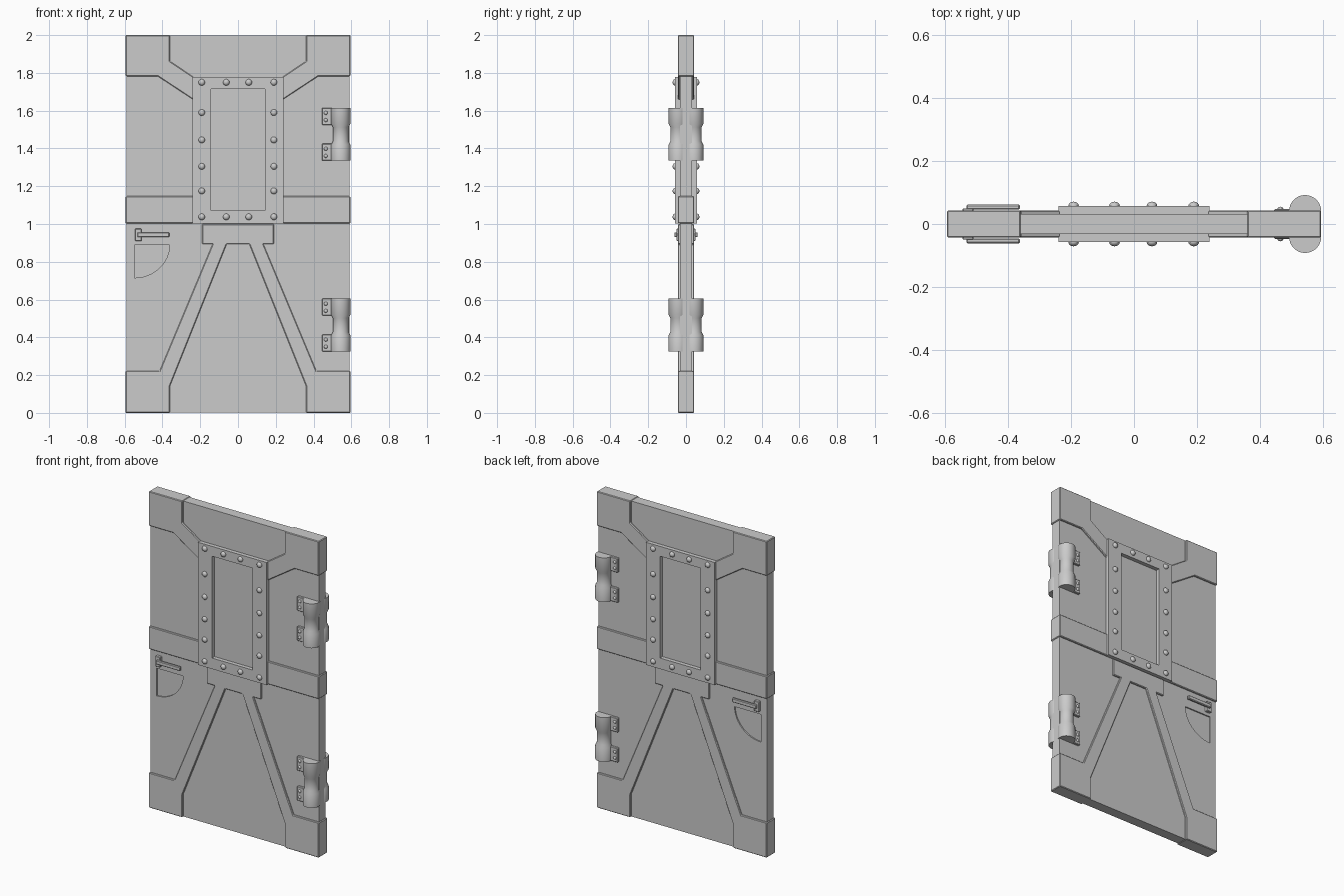
import bpy, bmesh, math
from mathutils import Matrix, Vector

if "Cube" in bpy.data.objects:
    bpy.data.objects.remove(bpy.data.objects["Cube"])


def make(name, bm, mirror=False, bevel=0, smooth=False):
    bmesh.ops.recalc_face_normals(bm, faces=bm.faces)
    mesh = bpy.data.meshes.new(name)
    bm.to_mesh(mesh)
    bm.free()
    ob = bpy.data.objects.new(name, mesh)
    bpy.context.collection.objects.link(ob)
    if bevel:
        m = ob.modifiers.new("Bevel", "BEVEL")
        m.width, m.segments = bevel, 1
    if mirror:  # repeat on the back face of the door
        m = ob.modifiers.new("Mirror", "MIRROR")
        m.use_axis = (False, True, False)
        m.use_mirror_merge = False
    bpy.context.view_layer.objects.active = ob
    ob.select_set(True)
    if smooth:
        bpy.ops.object.shade_smooth_by_angle(angle=math.radians(35))
    ob.select_set(False)
    return ob


def prism(bm, pts, y0, y1):
    """Extrude an x-z outline from y0 to y1."""
    f = bm.faces.new([bm.verts.new((x, y0, z)) for x, z in pts])
    r = bmesh.ops.extrude_face_region(bm, geom=[f])
    for v in r["geom"]:
        if isinstance(v, bmesh.types.BMVert):
            v.co.y = y1
    return bm


def rect(x0, x1, z0, z1):
    return [(x0, z0), (x1, z0), (x1, z1), (x0, z1)]


def bolt(bm, x, y, z, r, h):
    mat = Matrix.Translation((x, y, z)) @ Matrix.Diagonal((r, h, r, 1))
    bmesh.ops.create_uvsphere(bm, u_segments=16, v_segments=10, radius=1, matrix=mat)


def flip(pts):
    return [(-x, z) for x, z in pts]


W, P, T = 0.595, 0.032, 0.043  # half width, panel and plate half thickness

# door panel with a quarter-round hand recess on both faces
panel = make("door_panel", prism(bmesh.new(), rect(-0.589, 0.589, 0.003, 1.997), -P, P))
quarter = [(-0.548, 0.89)] + [
    (-0.548 + 0.186 * math.cos(a), 0.89 - 0.175 * math.sin(a))
    for a in [i * math.pi / 24 for i in range(13)]]
bm = bmesh.new()
prism(bm, quarter, -0.06, -P + 0.008)
prism(bm, quarter, P - 0.008, 0.06)
cutter = make("recess_cutter", bm)
cutter.hide_render = True
m = panel.modifiers.new("Recess", "BOOLEAN")
m.operation, m.object, m.solver = "DIFFERENCE", cutter, "EXACT"
bpy.context.view_layer.objects.active = panel
bpy.ops.object.modifier_apply(modifier=m.name)
bpy.data.objects.remove(cutter)

# raised upper corner plates and middle bands
corner = [(-W, 2), (-0.36, 2), (-0.36, 1.862), (-0.235, 1.778),
          (-0.235, 1.657), (-0.425, 1.782), (-W, 1.782)]
band = rect(-W, -0.235, 1.003, 1.147)
for side, fn in (("left", list), ("right", flip)):
    make(side + "_corner_plate", prism(bmesh.new(), fn(corner), -T, T), bevel=0.004)
    make(side + "_middle_band", prism(bmesh.new(), fn(band), -T, T), bevel=0.004)

# splayed lower brace with its centre block
half = [(-0.19, 1.0), (-0.19, 0.893), (-0.135, 0.893), (-0.415, 0.222), (-W, 0.222),
        (-W, 0), (-0.36, 0), (-0.36, 0.143), (-0.06, 0.893)]
make("lower_brace", prism(bmesh.new(), half + flip(half)[::-1], -T, T), bevel=0.004)

# window surround
bm = bmesh.new()
loops = []
for x, z0, z1, y in ((0.24, 1.003, 1.778, -0.025), (0.24, 1.003, 1.778, -0.057),
                     (0.142, 1.072, 1.716, -0.057), (0.142, 1.072, 1.716, -0.025)):
    loops.append([bm.verts.new((px, y, pz)) for px, pz in rect(-x, x, z0, z1)])
for a, b in zip(loops, loops[1:] + loops[:1]):
    for i in range(4):
        j = (i + 1) % 4
        bm.faces.new((a[i], a[j], b[j], b[i]))
make("window_surround", bm, mirror=True)

# domed bolts round the window
bm = bmesh.new()
for z in (1.75, 1.59, 1.445, 1.305, 1.175, 1.038):
    for x in (-0.192, 0.19):
        bolt(bm, x, -0.057, z, 0.017, 0.014)
for z in (1.75, 1.038):
    for x in (-0.062, 0.057):
        bolt(bm, x, -0.057, z, 0.017, 0.014)
make("window_bolts", bm, mirror=True, smooth=True)

# handle: mounting plate and lever
make("handle_mount", prism(bmesh.new(), rect(-0.545, -0.51, 0.91, 0.975), -0.025, -0.05),
     mirror=True, bevel=0.003)
make("handle_lever", prism(bmesh.new(), rect(-0.533, -0.363, 0.93, 0.956), -0.046, -0.062),
     mirror=True, bevel=0.004)

# hinges: waisted barrel, two leaves and their bolts
profile = [(0.051, 0), (0.051, 0.085), (0.042, 0.103),
           (0.042, 0.177), (0.051, 0.195), (0.051, 0.28)]
N = 32
for name, base in (("upper", 1.335), ("lower", 0.325)):
    bm = bmesh.new()
    rings = [[bm.verts.new((0.544 + r * math.cos(2 * math.pi * i / N),
                            -0.041 + r * math.sin(2 * math.pi * i / N), base + h))
              for i in range(N)] for r, h in profile]
    for a, b in zip(rings, rings[1:]):
        for i in range(N):
            j = (i + 1) % N
            bm.faces.new((a[i], a[j], b[j], b[i]))
    bm.faces.new(rings[0])
    bm.faces.new(rings[-1])
    make(name + "_hinge_barrel", bm, mirror=True, smooth=True)
    leaf, bolts = bmesh.new(), bmesh.new()
    for h in (0, 0.19):
        prism(leaf, rect(0.445, 0.53, base + h, base + h + 0.09), -0.025, -0.047)
        for dz in (0.025, 0.063):
            bolt(bolts, 0.465, -0.047, base + h + dz, 0.01, 0.008)
    make(name + "_hinge_leaf", leaf, mirror=True, bevel=0.003)
    make(name + "_hinge_bolts", bolts, mirror=True, smooth=True)
